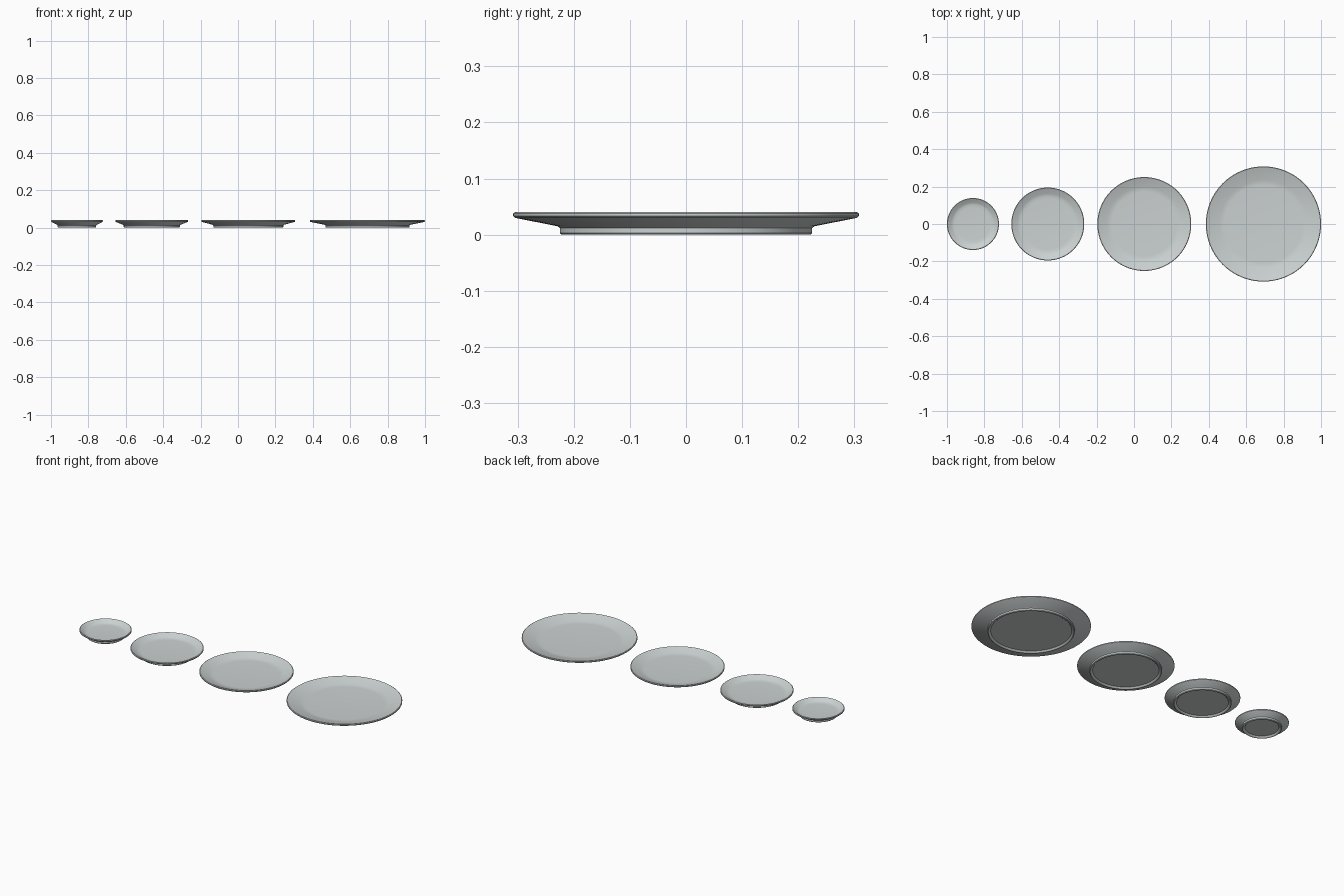
import bpy
import bmesh
import math

if "Cube" in bpy.data.objects:
    bpy.data.objects.remove(bpy.data.objects["Cube"], do_unlink=True)

# Glazed ceramic
ceramic = bpy.data.materials.new("pale_grey_ceramic")
ceramic.use_nodes = True
colour = (0.60, 0.645, 0.64, 1)
ceramic.diffuse_color = colour
ceramic.node_tree.nodes["Principled BSDF"].inputs["Base Color"].default_value = colour

SEGMENTS = 80


def make_plate(name, x, rim, foot):
    """Lathe one plate: recessed base, foot ring, sloping rim and shallow well."""
    profile = [
        (0, 0.008), (foot - 0.016, 0.008), (foot - 0.011, 0.002),
        (foot - 0.008, 0), (foot - 0.003, 0), (foot, 0.003),
        (foot, 0.012), (foot + 0.004, 0.015),
        (rim - 0.003, 0.030), (rim, 0.033), (rim, 0.038),
        (rim - 0.003, 0.040), (rim - 0.008, 0.038),
        (foot + 0.012, 0.024), (foot, 0.021),
        (foot - 0.015, 0.020), (0, 0.020),
    ]
    bm = bmesh.new()
    verts = [bm.verts.new((r, 0, z)) for r, z in profile]
    edges = [bm.edges.new(pair) for pair in zip(verts, verts[1:])]
    bmesh.ops.spin(bm, geom=verts + edges, cent=(0, 0, 0), axis=(0, 0, 1),
                   angle=math.tau, steps=SEGMENTS, use_duplicate=False)
    bmesh.ops.remove_doubles(bm, verts=bm.verts, dist=0.0001)
    bmesh.ops.recalc_face_normals(bm, faces=bm.faces)
    mesh = bpy.data.meshes.new(name)
    bm.to_mesh(mesh)
    bm.free()
    mesh.materials.append(ceramic)
    plate = bpy.data.objects.new(name, mesh)
    plate.location.x = x
    bpy.context.collection.objects.link(plate)
    plate.select_set(True)
    bpy.context.view_layer.objects.active = plate


bpy.ops.object.select_all(action="DESELECT")

# Four plates in rising size
make_plate("saucer", -0.861, 0.139, 0.103)
make_plate("side_plate", -0.461, 0.195, 0.150)
make_plate("salad_plate", 0.055, 0.251, 0.187)
make_plate("dinner_plate", 0.692, 0.308, 0.225)

bpy.ops.object.shade_smooth_by_angle(angle=math.radians(35))
